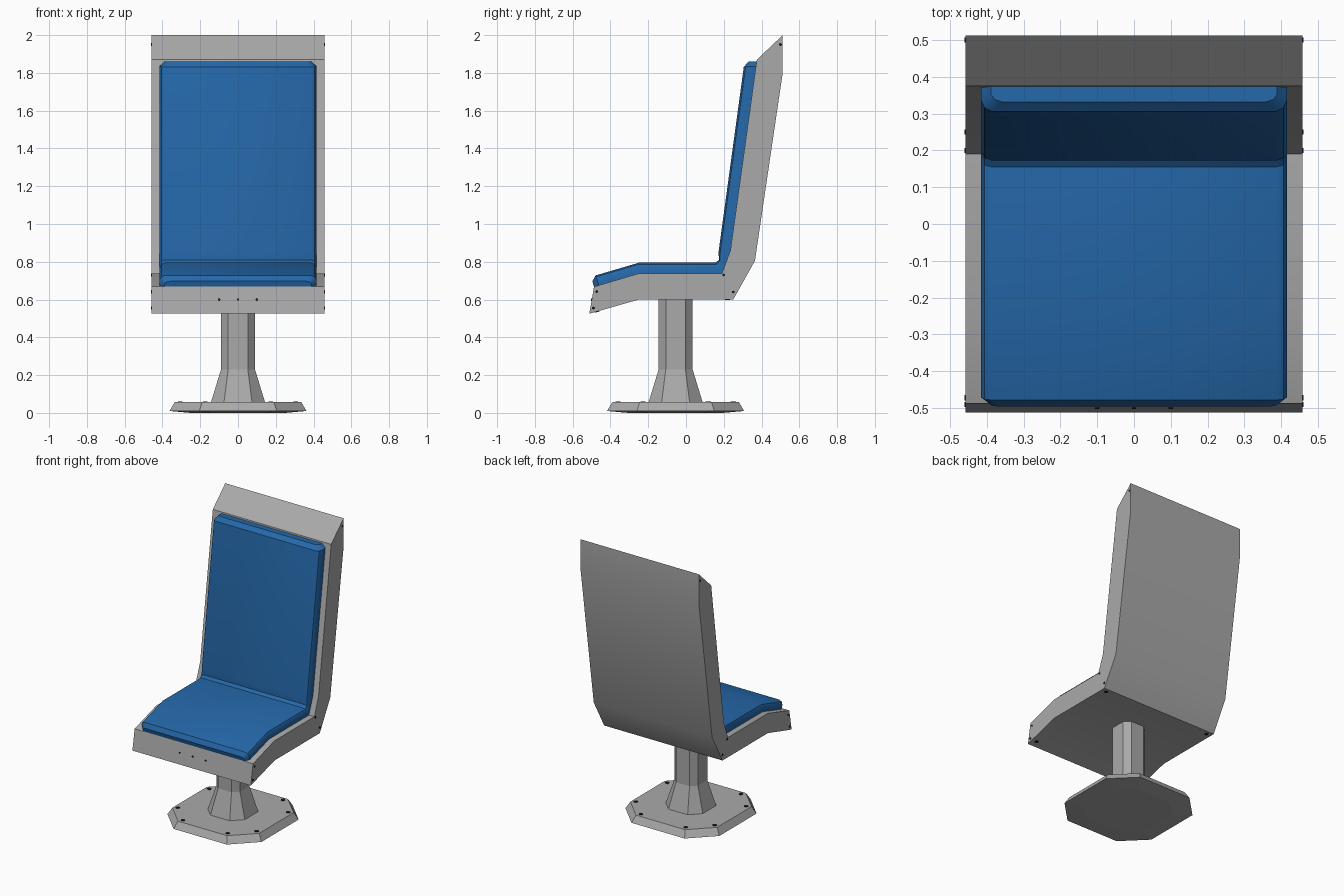
import bpy, bmesh, math
from mathutils import Vector

if "Cube" in bpy.data.objects:
    bpy.data.objects.remove(bpy.data.objects["Cube"])


def material(name, rgb):
    m = bpy.data.materials.new(name)
    m.diffuse_color = (*rgb, 1)
    m.use_nodes = True
    m.node_tree.nodes["Principled BSDF"].inputs["Base Color"].default_value = m.diffuse_color
    return m


GREY = material("grey_plastic", (0.40, 0.40, 0.40))
BLUE = material("blue_fabric", (0.018, 0.138, 0.40))
BLACK = material("black_bolts", (0.01, 0.01, 0.01))


def finish(name, bm, mat, angle=None):
    bmesh.ops.recalc_face_normals(bm, faces=bm.faces)
    me = bpy.data.meshes.new(name)
    bm.to_mesh(me)
    bm.free()
    me.materials.append(mat)
    ob = bpy.data.objects.new(name, me)
    bpy.context.collection.objects.link(ob)
    if angle:
        bpy.ops.object.select_all(action='DESELECT')
        ob.select_set(True)
        bpy.context.view_layer.objects.active = ob
        bpy.ops.object.shade_smooth_by_angle(angle=math.radians(angle))
    return ob


def loft(name, rings, mat, angle=None):
    """Skin a series of equal-length point loops and cap both ends."""
    bm = bmesh.new()
    loops = [[bm.verts.new(p) for p in r] for r in rings]
    for a, b in zip(loops, loops[1:]):
        n = len(a)
        for i in range(n):
            j = (i + 1) % n
            bm.faces.new((a[i], a[j], b[j], b[i]))
    bm.faces.new(loops[0])
    bm.faces.new(loops[-1])
    return finish(name, bm, mat, angle)


# Shell: side profile (y, z) extruded across x
profile = [(-0.512, 0.525), (-0.25, 0.60), (0.25, 0.60), (0.365, 0.805),
           (0.512, 1.80), (0.512, 2.0), (0.375, 1.87), (0.235, 0.86),
           (0.19, 0.738), (-0.25, 0.738), (-0.487, 0.668)]
loft("seat_shell", [[(x, y, z) for y, z in profile] for x in (-0.457, 0.457)], GREY, 30)

# Cushion: stations of (base y, z, top y, z, half width) from nose to headrest
stations = [(-0.487, 0.668, -0.496, 0.697, 0.388),
            (-0.462, 0.676, -0.478, 0.728, 0.415),
            (-0.25, 0.738, -0.25, 0.795, 0.415),
            (0.19, 0.738, 0.155, 0.795, 0.415),
            (0.20, 0.765, 0.175, 0.810, 0.415),
            (0.235, 0.86, 0.172, 0.85, 0.415),
            (0.371, 1.835, 0.306, 1.832, 0.415),
            (0.375, 1.86, 0.332, 1.86, 0.388)]
rings = []
for by, bz, ty, tz, w in stations:
    base, top = Vector((0, by, bz)), Vector((0, ty, tz))
    sec = [(w, -0.08), (w, 0.55), (w - 0.009, 0.85), (w - 0.028, 1.0)]
    sec += [(-x, t) for x, t in reversed(sec)]
    rings.append([base.lerp(top, t) + Vector((x, 0, 0)) for x, t in sec])
loft("seat_cushion", rings, BLUE, 35)

# Pedestal: chamfered-square rings stacked upward
CY = -0.055


def octagon(h, s, z):
    pts = [(h, -s), (h, s), (s, h), (-s, h), (-h, s), (-h, -s), (-s, -h), (s, -h)]
    return [(x, y + CY, z) for x, y in pts]


loft("base_plate", [octagon(0.25, 0.14, 0.0), octagon(0.363, 0.205, 0.01),
                    octagon(0.335, 0.19, 0.057)], GREY)
loft("pedestal_column", [octagon(0.145, 0.075, 0.05), octagon(0.09, 0.052, 0.23),
                         octagon(0.09, 0.052, 0.605)], GREY)


# Bolts: thin hexagonal heads facing along a normal
def bolts(name, places, radius):
    bm = bmesh.new()
    for pos, normal in places:
        n = Vector(normal).normalized()
        mat = n.to_track_quat('Z', 'Y').to_matrix().to_4x4()
        mat.translation = Vector(pos)
        bmesh.ops.create_cone(bm, cap_ends=True, segments=6, radius1=radius,
                              radius2=radius, depth=0.006, matrix=mat)
    finish(name, bm, BLACK)


bolts("base_bolts", [((x * 0.91, (y - CY) * 0.91 + CY, z), (0, 0, 1))
                     for x, y, z in octagon(0.335, 0.19, 0.058)], 0.014)
side = [(-0.472, 0.642), (-0.49, 0.555), (0.20, 0.73), (0.25, 0.64), (0.50, 1.95)]
bolts("side_bolts", [((s * 0.457, y, z), (s, 0, 0)) for s in (-1, 1) for y, z in side], 0.008)
bolts("front_bolts", [((x, -0.499, 0.60), (0, -1, 0.17)) for x in (-0.1, 0, 0.1)], 0.007)
bolts("under_bolts", [((s * 0.42, y, z), n) for s in (-1, 1) for y, z, n in
                      ((0.22, 0.60, (0, 0, -1)), (-0.47, 0.537, (0, 0.28, -1)))], 0.013)
